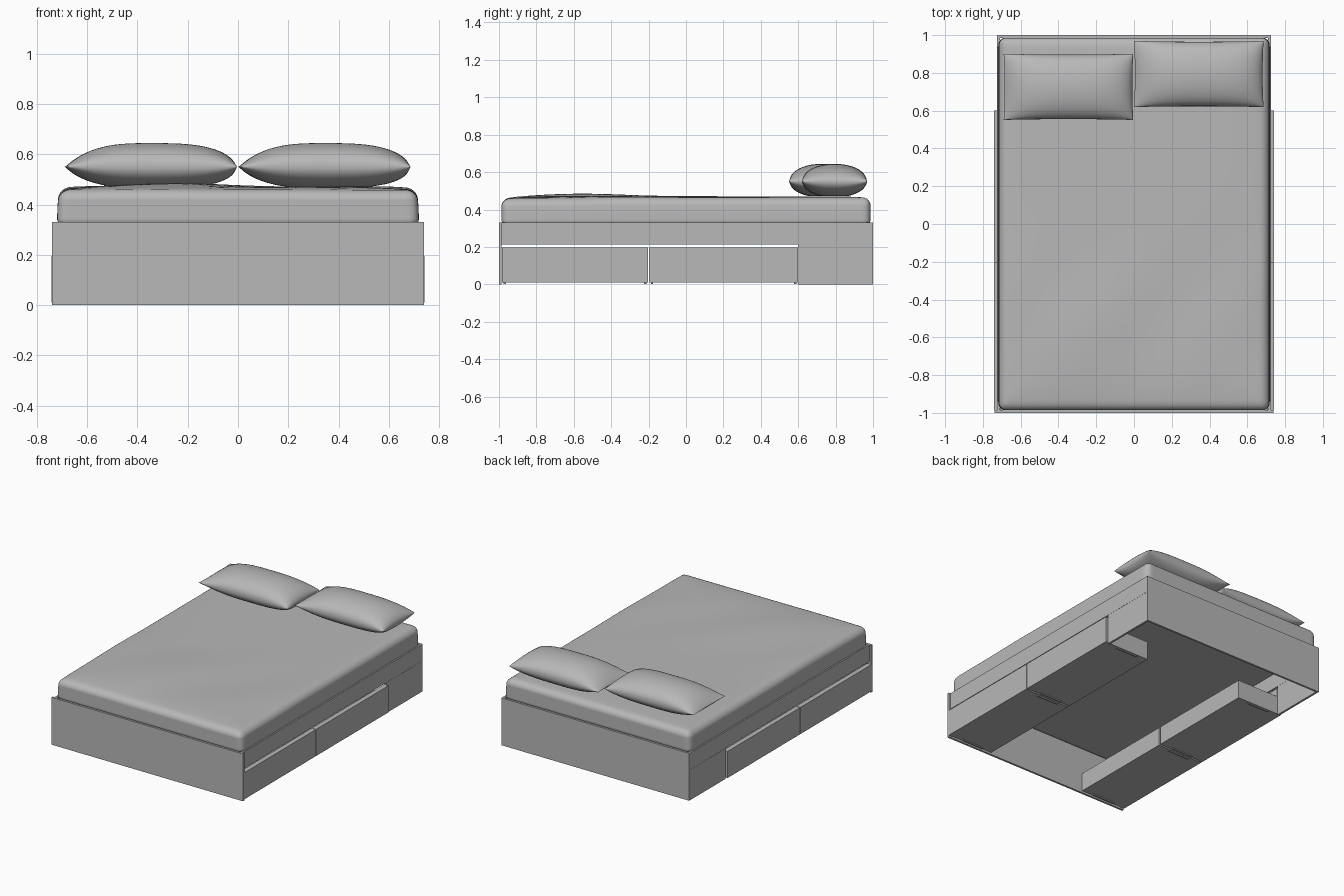
import bpy, bmesh, math
from mathutils import Vector

if "Cube" in bpy.data.objects:
    bpy.data.objects.remove(bpy.data.objects["Cube"])


def material(name, v):
    m = bpy.data.materials.new(name)
    m.diffuse_color = (v, v, v, 1)
    m.use_nodes = True
    m.node_tree.nodes["Principled BSDF"].inputs["Base Color"].default_value = m.diffuse_color
    return m


GREY = material("plain grey", 0.48)


def finish(name, bm, smooth=None):
    bmesh.ops.recalc_face_normals(bm, faces=bm.faces[:])
    me = bpy.data.meshes.new(name)
    bm.to_mesh(me)
    bm.free()
    me.materials.append(GREY)
    ob = bpy.data.objects.new(name, me)
    bpy.context.collection.objects.link(ob)
    if smooth:
        bpy.ops.object.select_all(action='DESELECT')
        ob.select_set(True)
        bpy.context.view_layer.objects.active = ob
        bpy.ops.object.shade_smooth_by_angle(angle=math.radians(smooth))
    return ob


def add_box(bm, x0, x1, y0, y1, z0, z1):
    lo, hi = Vector((x0, y0, z0)), Vector((x1, y1, z1))
    vs = bmesh.ops.create_cube(bm, size=1)["verts"]
    for v in vs:
        v.co = Vector([(lo[i] + hi[i]) / 2 + v.co[i] * abs(hi[i] - lo[i]) for i in range(3)])


def box(name, *dims):
    bm = bmesh.new()
    add_box(bm, *dims)
    return finish(name, bm)


# End panels
box("foot_panel", -0.739, 0.739, -1, -0.986, 0, 0.33)
box("head_panel", -0.725, 0.725, 0.986, 1, 0, 0.33)

# Sides: rail, fixed lower panel and two drawers each
for s, side in ((1, "right"), (-1, "left")):
    box(side + "_rail", s * 0.71, s * 0.725, -0.986, 0.986, 0.213, 0.33)
    box(side + "_lower_panel", s * 0.71, s * 0.725, 0.6, 0.986, 0, 0.212)
    for n, (y0, y1) in enumerate(((-0.985, -0.202), (-0.198, 0.6))):
        bm = bmesh.new()
        add_box(bm, s * 0.722, s * 0.741, y0, y1, 0.01, 0.196)
        a, b = y0 + 0.004, y1 - 0.004
        add_box(bm, s * 0.385, s * 0.722, a, b, 0.01, 0.018)
        add_box(bm, s * 0.385, s * 0.722, a, a + 0.014, 0.01, 0.14)
        add_box(bm, s * 0.385, s * 0.722, b - 0.014, b, 0.01, 0.14)
        add_box(bm, s * 0.385, s * 0.4, a, b, 0.01, 0.14)
        # front board backing, runners
        add_box(bm, s * 0.708, s * 0.722, y0, y1, 0.01, 0.196)
        for c in (a + 0.012, b - 0.012):
            add_box(bm, s * 0.47, s * 0.64, c - 0.006, c + 0.006, 0.003, 0.01)
        finish(f"{side}_drawer_{n + 1}", bm)

# Mattress: rounded box, sagging at the foot corners, with wrinkles on top
bm = bmesh.new()
bmesh.ops.create_cube(bm, size=2)
bmesh.ops.subdivide_edges(bm, edges=bm.edges[:], cuts=49, use_grid_fill=True)
half, r = Vector((0.719, 0.986, 0.0815)), 0.04
for v in bm.verts:
    p = Vector([math.copysign(1 - (1 - min(abs(c), 1)) ** 1.6, c) * h for c, h in zip(v.co, half)])
    q = Vector([max(-(h - r), min(h - r, c)) for c, h in zip(p, half)])
    d = p - q
    if d.length > 1e-6:
        p = q + d.normalized() * r
    x, y = p.x, p.y
    t = (p.z + half.z) / (2 * half.z)
    p.x *= 1 - 0.014 * t ** 3
    bump = 0.012 * math.exp(-((x + 0.3) / 0.35) ** 2 - ((y + 0.55) / 0.35) ** 2)
    bump += 0.003 * math.sin(9 * (x - 0.7 * y)) * math.exp(-((y + 0.45) / 0.4) ** 2)
    edge = min(half.x - abs(x), half.y - abs(y))
    bump -= 0.010 * math.exp(-max(edge, 0) / 0.07)
    bump -= 0.008 * math.exp(-(half.y + y) / 0.12)
    p.z += 0.389 + bump * t
    v.co = p
finish("mattress", bm, 60)


# Pillows: two cushioned sheets joined at a pinched seam
def pillow(name, cx, cy):
    bm = bmesh.new()
    n = 36
    for sign, height, pu, pv in ((1, 0.094, 0.7, 0.44), (-1, 0.085, 0.6, 0.46)):
        vs = bmesh.ops.create_grid(bm, x_segments=n, y_segments=n, size=1)["verts"]
        for v in vs:
            u = math.sin(max(-1, min(1, v.co.x)) * math.pi / 2)
            w = math.sin(max(-1, min(1, v.co.y)) * math.pi / 2)
            power = pu + (0.2 if u < 0 else -0.15)
            h = height * max(0, 1 - abs(u) ** 3) ** power * max(0, 1 - w * w) ** pv
            x = u * 0.343 * (1 - 0.015 * (1 - w * w))
            y = w * 0.175 * (1 - 0.025 * (1 - u * u))
            v.co = (cx + x, cy + y, max(0.471, 0.55 + sign * h))
    bmesh.ops.remove_doubles(bm, verts=bm.verts[:], dist=0.0002)
    finish(name, bm, 60)


pillow("left_pillow", -0.347, 0.726)
pillow("right_pillow", 0.343, 0.794)
